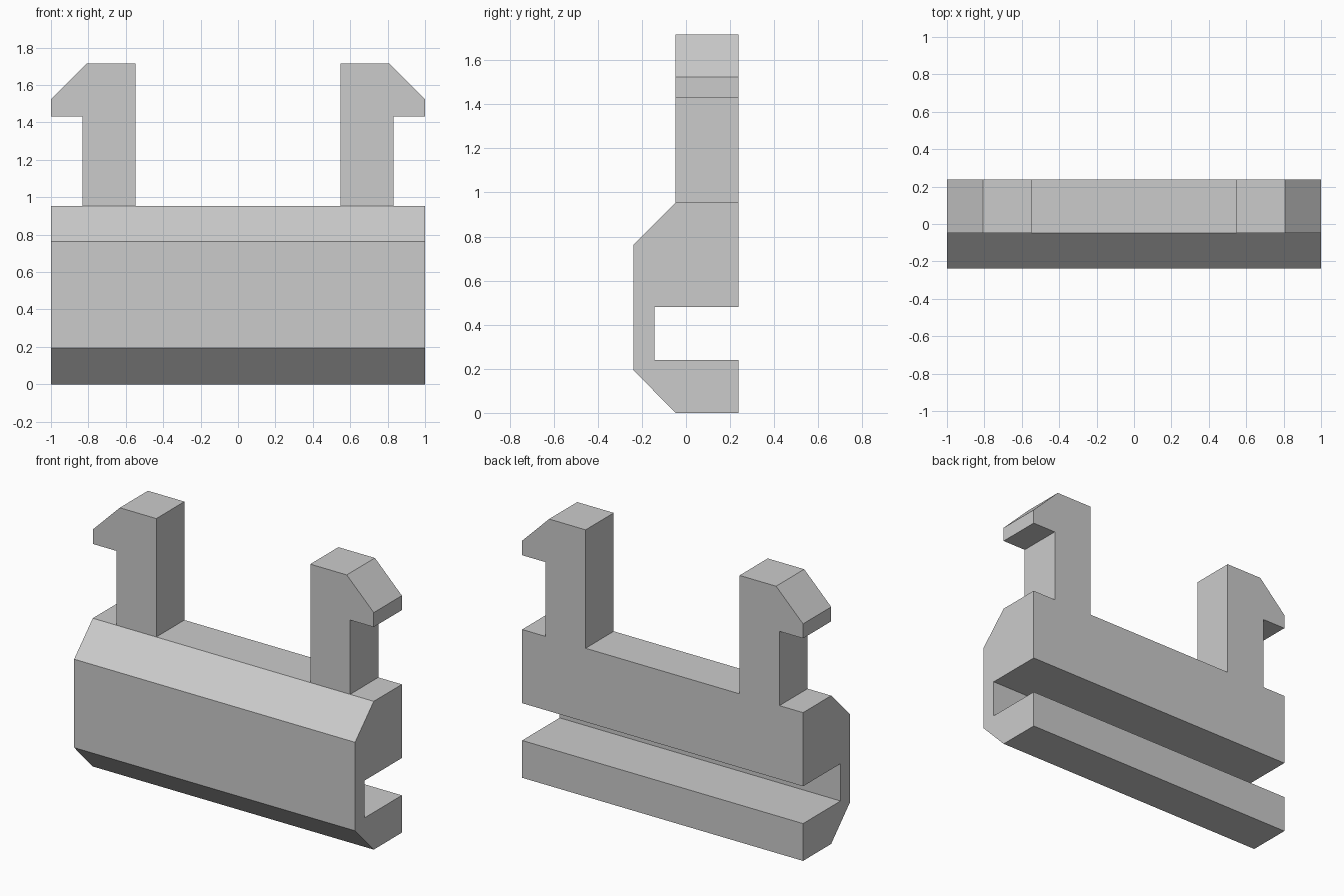
import bpy
import bmesh
from mathutils import Vector

cube = bpy.data.objects.get("Cube")
if cube:
    bpy.data.objects.remove(cube, do_unlink=True)

# Single plain grey material
GREY = (0.6, 0.6, 0.6, 1.0)
grey = bpy.data.materials.new("light grey")
grey.use_nodes = True
grey.diffuse_color = GREY
grey.node_tree.nodes["Principled BSDF"].inputs["Base Color"].default_value = GREY


def prism(name, outline, offset):
    """Extrude a closed outline of 3D points along an offset vector."""
    bm = bmesh.new()
    face = bm.faces.new([bm.verts.new(p) for p in outline])
    result = bmesh.ops.extrude_face_region(bm, geom=[face], use_keep_orig=True)
    moved = [g for g in result["geom"] if isinstance(g, bmesh.types.BMVert)]
    bmesh.ops.translate(bm, verts=moved, vec=Vector(offset))
    bmesh.ops.recalc_face_normals(bm, faces=bm.faces)
    mesh = bpy.data.meshes.new(name)
    bm.to_mesh(mesh)
    bm.free()
    mesh.materials.append(grey)
    obj = bpy.data.objects.new(name, mesh)
    bpy.context.collection.objects.link(obj)
    return obj


FRONT, RIDGE, BACK = -0.238, -0.048, 0.238
BODY_TOP, TOP = 0.954, 1.716

# Chamfered body with a slot open to the back, as a side profile (y, z)
body_profile = [
    (RIDGE, 0), (BACK, 0), (BACK, 0.24), (-0.143, 0.24), (-0.143, 0.48),
    (BACK, 0.48), (BACK, BODY_TOP), (RIDGE, BODY_TOP),
    (FRONT, 0.763), (FRONT, 0.194),
]
prism("clip_body", [(-1, y, z) for y, z in body_profile], (2, 0, 0))

# Two upright snap hooks with outward barbs, as a front profile (x, z)
hook_profile = [
    (0.548, BODY_TOP), (0.832, BODY_TOP), (0.832, 1.432), (1, 1.432),
    (1, 1.525), (0.808, TOP), (0.548, TOP),
]
for side, name in ((1, "left_hook"), (-1, "right_hook")):
    prism(name, [(side * x, RIDGE, z) for x, z in hook_profile],
          (0, BACK - RIDGE, 0))
